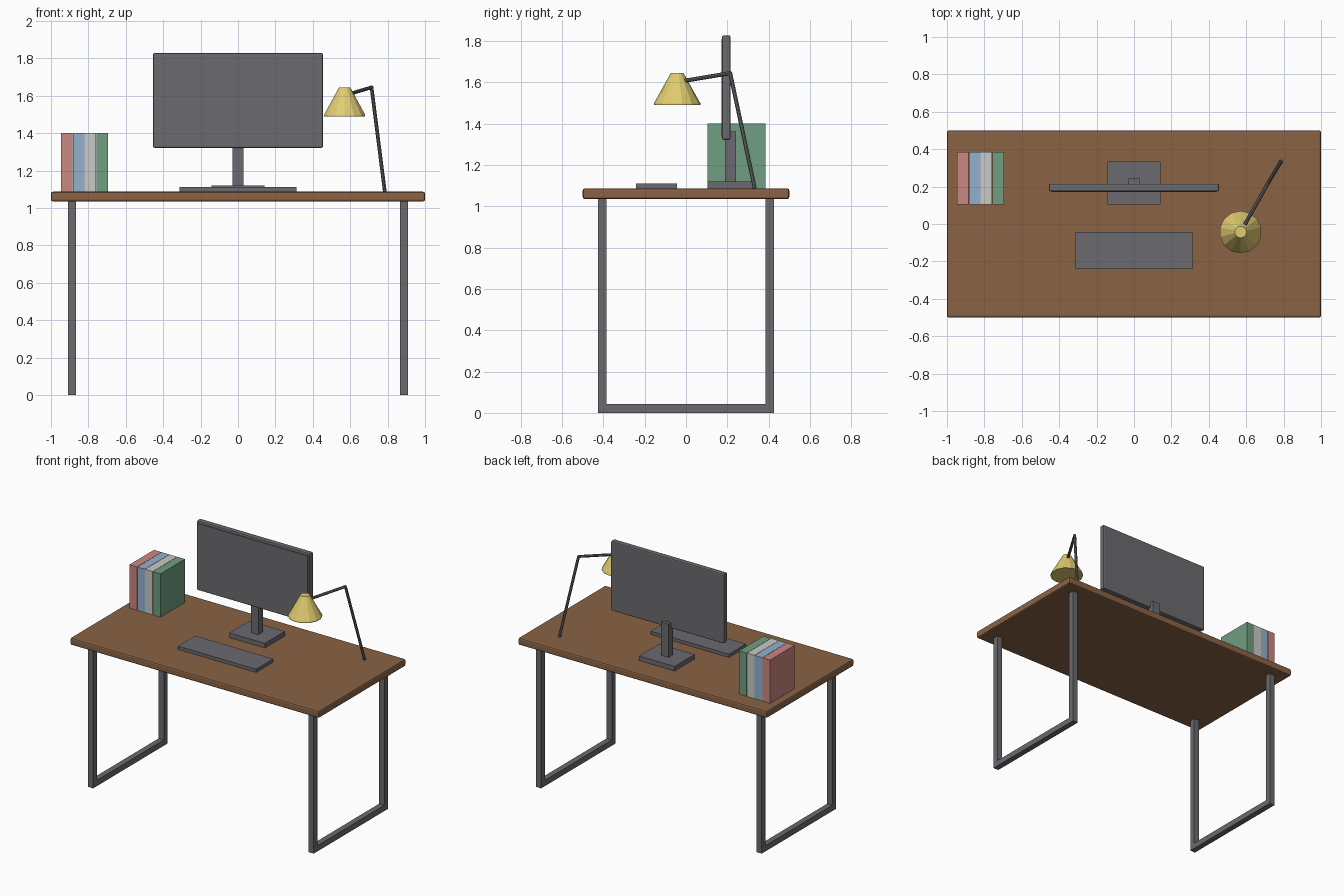
import bpy
import bmesh
from mathutils import Vector

old = bpy.data.objects.get("Cube")
if old:
    bpy.data.objects.remove(old, do_unlink=True)


def material(name, srgb):
    """Flat material from a display colour, stored as linear values."""
    linear = [((c + 0.055) / 1.055) ** 2.4 for c in srgb] + [1.0]
    mat = bpy.data.materials.new(name)
    mat.use_nodes = True
    mat.diffuse_color = linear
    mat.node_tree.nodes["Principled BSDF"].inputs["Base Color"].default_value = linear
    return mat


wood = material("wood", (0.54, 0.39, 0.27))
metal = material("dark grey metal", (0.42, 0.42, 0.44))
yellow = material("lamp yellow", (0.88, 0.80, 0.44))
book_mats = [
    material("book red", (0.80, 0.53, 0.50)),
    material("book blue", (0.58, 0.69, 0.81)),
    material("book white", (0.79, 0.79, 0.77)),
    material("book green", (0.44, 0.62, 0.51)),
]


def finish(name, bm, mat):
    mesh = bpy.data.meshes.new(name)
    bm.to_mesh(mesh)
    bm.free()
    mesh.materials.append(mat)
    obj = bpy.data.objects.new(name, mesh)
    bpy.context.collection.objects.link(obj)
    return obj


def box(name, low, high, mat, bevel=0.0):
    """Axis-aligned box between two corners, with an optional edge bevel."""
    low, high = Vector(low), Vector(high)
    bm = bmesh.new()
    bmesh.ops.create_cube(bm, size=1)
    bmesh.ops.scale(bm, vec=high - low, verts=bm.verts)
    bmesh.ops.translate(bm, vec=(low + high) / 2, verts=bm.verts)
    obj = finish(name, bm, mat)
    if bevel:
        mod = obj.modifiers.new("edge bevel", "BEVEL")
        mod.width = bevel
        mod.segments = 2
    return obj


def rod(name, start, end, r1, r2, sides, mat):
    """Straight cylinder or cone running between two points."""
    start, end = Vector(start), Vector(end)
    axis = end - start
    bm = bmesh.new()
    bmesh.ops.create_cone(bm, cap_ends=True, segments=sides,
                          radius1=r1, radius2=r2, depth=axis.length)
    bmesh.ops.rotate(bm, verts=bm.verts,
                     matrix=axis.to_track_quat("Z", "Y").to_matrix())
    bmesh.ops.translate(bm, vec=(start + end) / 2, verts=bm.verts)
    return finish(name, bm, mat)


# Desk top and the two U-shaped leg frames
TOP = 1.087
UNDER = 1.035
box("desk_top", (-1, -0.5, UNDER), (1, 0.5, TOP), wood, 0.01)

TUBE = 0.042
REACH = 0.427
for side, x in (("right", -0.887), ("left", 0.887)):
    x0, x1 = x - TUBE / 2, x + TUBE / 2
    box(side + "_foot_bar", (x0, -REACH, 0), (x1, REACH, TUBE), metal)
    box(side + "_front_leg", (x0, -REACH, TUBE), (x1, TUBE - REACH, UNDER), metal)
    box(side + "_back_leg", (x0, REACH - TUBE, TUBE), (x1, REACH, UNDER), metal)

# Monitor on its stand
box("monitor_body", (-0.455, 0.175, 1.322), (0.455, 0.215, 1.828), metal, 0.008)
box("monitor_screen", (-0.44, 0.171, 1.338), (0.44, 0.176, 1.81), metal)
box("monitor_neck", (-0.03, 0.19, 1.11), (0.03, 0.242, 1.362), metal)
box("monitor_base", (-0.143, 0.104, TOP), (0.143, 0.334, 1.121), metal)

# Keyboard
box("keyboard", (-0.314, -0.241, TOP), (0.314, -0.044, 1.111), metal)

# Row of books
for i, mat in enumerate(book_mats):
    x = -0.946 + i * 0.063
    box(f"book_{i + 1}", (x, 0.104, TOP), (x + 0.061, 0.385, 1.402), mat)

# Desk lamp: leaning pole, arm and cone shade with a thin rim
elbow = (0.714, 0.214, 1.645)
shade_x, shade_y = 0.57, -0.043
rod("lamp_pole", (0.785, 0.333, TOP), elbow, 0.01, 0.01, 8, metal)
rod("lamp_arm", elbow, (shade_x, shade_y, 1.602), 0.01, 0.01, 8, metal)
rod("lamp_shade", (shade_x, shade_y, 1.498), (shade_x, shade_y, 1.645),
    0.113, 0.031, 14, yellow)
rod("lamp_rim", (shade_x, shade_y, 1.49), (shade_x, shade_y, 1.498),
    0.113, 0.113, 14, yellow)
bpy.ops.mesh.primitive_ico_sphere_add(subdivisions=1, radius=0.011, location=elbow)
joint = bpy.context.object
joint.name = "lamp_elbow"
joint.data.materials.append(metal)
